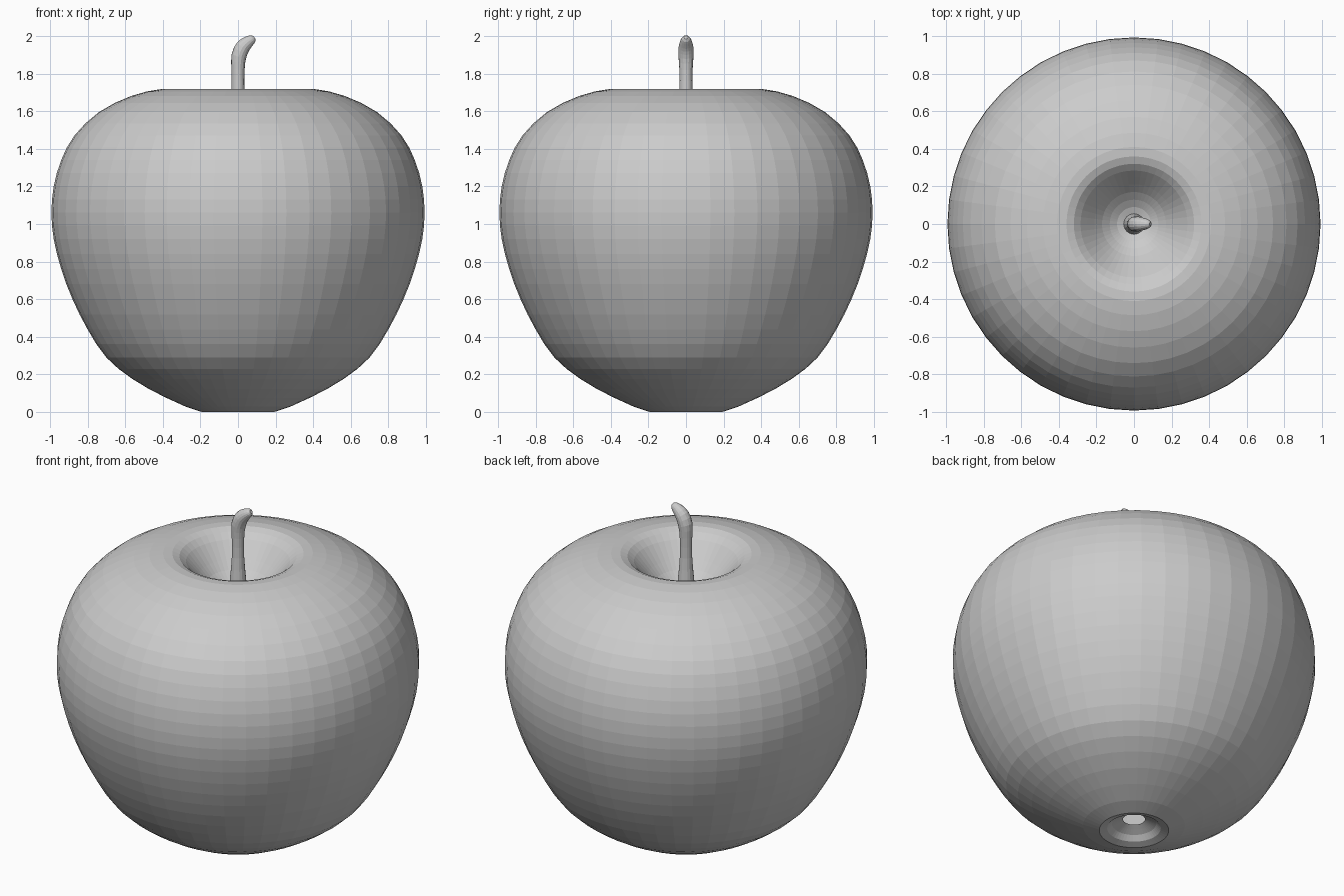
import bpy, bmesh, math
from mathutils import Vector

old = bpy.data.objects.get("Cube")
if old:
    bpy.data.objects.remove(old, do_unlink=True)

grey = bpy.data.materials.new("plain grey")
grey.use_nodes = True
grey.diffuse_color = (0.6, 0.6, 0.6, 1)
grey.node_tree.nodes["Principled BSDF"].inputs["Base Color"].default_value = grey.diffuse_color


def smooth_path(points, steps):
    """Catmull-Rom curve through the points."""
    p = [Vector(q) for q in points]
    p = [2 * p[0] - p[1]] + p + [2 * p[-1] - p[-2]]
    out = []
    for a, b, c, d in zip(p, p[1:], p[2:], p[3:]):
        for i in range(steps):
            t = i / steps
            out.append((2 * b + (c - a) * t + (2 * a - 5 * b + 4 * c - d) * t ** 2
                        + (3 * b - a - 3 * c + d) * t ** 3) / 2)
    return out + [p[-2]]


def loft(name, rings, cap_ends):
    """Skin a list of equal rings into a flat-faced object."""
    bm = bmesh.new()
    loops = [[bm.verts.new(v) for v in ring] for ring in rings]
    n = len(loops[0])
    for lo, hi in zip(loops, loops[1:]):
        for i in range(n):
            j = (i + 1) % n
            bm.faces.new((lo[i], lo[j], hi[j], hi[i]))
    if cap_ends:
        bm.faces.new(loops[0][::-1])
        bm.faces.new(loops[-1])
    mesh = bpy.data.meshes.new(name)
    bm.to_mesh(mesh)
    bm.free()
    mesh.materials.append(grey)
    obj = bpy.data.objects.new(name, mesh)
    bpy.context.collection.objects.link(obj)
    return obj


def circle(n):
    return [(math.cos(math.tau * i / n), math.sin(math.tau * i / n)) for i in range(n)]


# Fruit body: radius and height, from the open bottom hole to the stalk hollow
profile = [(.06, .07), (.12, .04), (.19, .0), (.38, .075), (.56, .175), (.70, .29),
           (.80, .44), (.88, .60), (.94, .76), (.98, .92), (.992, 1.06), (.98, 1.2),
           (.94, 1.34), (.87, 1.47), (.74, 1.595), (.57, 1.68), (.41, 1.717),
           (.32, 1.70), (.25, 1.63), (.17, 1.54), (.09, 1.48), (.02, 1.46)]
loft("fruit_body", [[(r * c, r * s, z) for c, s in circle(48)]
                    for r, z in smooth_path(profile, 2)], False)

# Stalk: centre x, height, radius, tilt of the ring towards +x
stalk = [(0, 1.44, .058, 0), (0, 1.56, .045, 0), (0, 1.70, .034, 0), (0, 1.82, .035, .05),
         (.004, 1.89, .04, .3), (.025, 1.94, .039, .65), (.053, 1.968, .032, .85),
         (.078, 1.985, .022, .95), (.088, 1.991, .01, 1)]
loft("stalk", [[(x + r * c * math.cos(t), r * s, z - r * c * math.sin(t))
                for c, s in circle(16)]
               for x, z, r, t in smooth_path(stalk, 2)], True)
